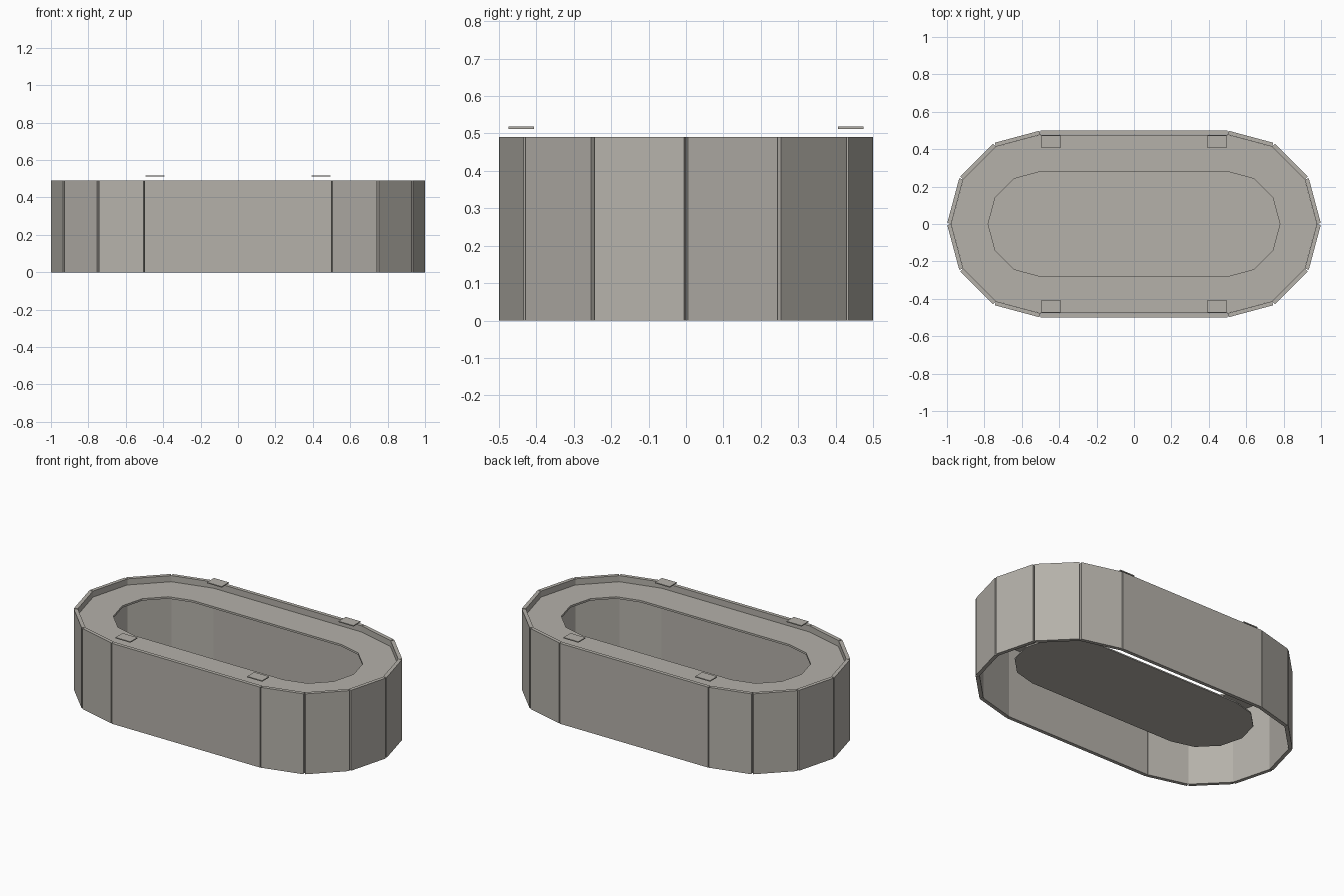
import bpy, bmesh, math
from mathutils import Matrix, Vector

if "Cube" in bpy.data.objects:
    bpy.data.objects.remove(bpy.data.objects["Cube"])

HALF = 0.5      # half length of the straight sides
STEPS = 6       # panels in each rounded end
HEIGHT = 0.49

stone = bpy.data.materials.new("warm_grey")
stone.diffuse_color = (0.46, 0.44, 0.40, 1)
stone.use_nodes = True
stone.node_tree.nodes["Principled BSDF"].inputs["Base Color"].default_value = stone.diffuse_color


def finish(name, bm):
    bmesh.ops.recalc_face_normals(bm, faces=bm.faces)
    me = bpy.data.meshes.new(name)
    bm.to_mesh(me)
    bm.free()
    me.materials.append(stone)
    ob = bpy.data.objects.new(name, me)
    bpy.context.collection.objects.link(ob)
    return ob


def box(name, size, loc, angle=0.0):
    bm = bmesh.new()
    m = Matrix.Translation(loc) @ Matrix.Rotation(angle, 4, 'Z') @ Matrix.Diagonal((*size, 1))
    bmesh.ops.create_cube(bm, size=1, matrix=m)
    return finish(name, bm)


def stadium(r):
    """Outline with two six-sided half-round ends."""
    pts = []
    for cx, start in ((HALF, -math.pi / 2), (-HALF, math.pi / 2)):
        for i in range(STEPS + 1):
            a = start + math.pi * i / STEPS
            pts.append((cx + r * math.cos(a), r * math.sin(a)))
    return pts


# Outer wall: separate flat panels leaving thin notches at the corners
T = 0.022
for s, label in ((-1, "front"), (1, "back")):
    box(label + "_wall", (2 * HALF, T, HEIGHT), (0, s * (0.5 - T / 2), HEIGHT / 2))
half_step = math.pi / STEPS / 2
outer_apothem = 0.5 * math.cos(half_step)
inner_chord = 2 * (outer_apothem - T) * math.tan(half_step)
for cx, start, label in ((HALF, -math.pi / 2, "right"), (-HALF, math.pi / 2, "left")):
    for i in range(STEPS):
        a = start + (2 * i + 1) * half_step
        d = outer_apothem - T / 2
        box(f"{label}_end_panel_{i + 1}", (T, inner_chord, HEIGHT),
            (cx + d * math.cos(a), d * math.sin(a), HEIGHT / 2), a)

# Ledge: flat ring just below the top of the wall
bm = bmesh.new()
top, bottom = 0.453, 0.441
loops = [[bm.verts.new((x, y, z)) for x, y in stadium(r)]
         for r, z in ((0.477, top), (0.28, top), (0.28, bottom), (0.477, bottom))]
n = len(loops[0])
for k in range(4):
    a, b = loops[k], loops[(k + 1) % 4]
    for i in range(n):
        j = (i + 1) % n
        bm.faces.new((a[i], a[j], b[j], b[i]))
finish("ledge_ring", bm)

# Floor: plate the size of the opening, set low inside the wall
bm = bmesh.new()
face = bm.faces.new([bm.verts.new((x, y, 0.125)) for x, y in stadium(0.28)])
ext = bmesh.ops.extrude_face_region(bm, geom=[face], use_keep_orig=True)
bmesh.ops.translate(bm, vec=Vector((0, 0, 0.008)),
                    verts=[g for g in ext["geom"] if isinstance(g, bmesh.types.BMVert)])
finish("floor_plate", bm)

# Four small plates floating above the ledge
for sx in (-1, 1):
    for sy in (-1, 1):
        name = ("left" if sx < 0 else "right") + ("_front" if sy < 0 else "_back") + "_tab"
        box(name, (0.1, 0.068, 0.006), (sx * 0.444, sy * 0.44, 0.515))
